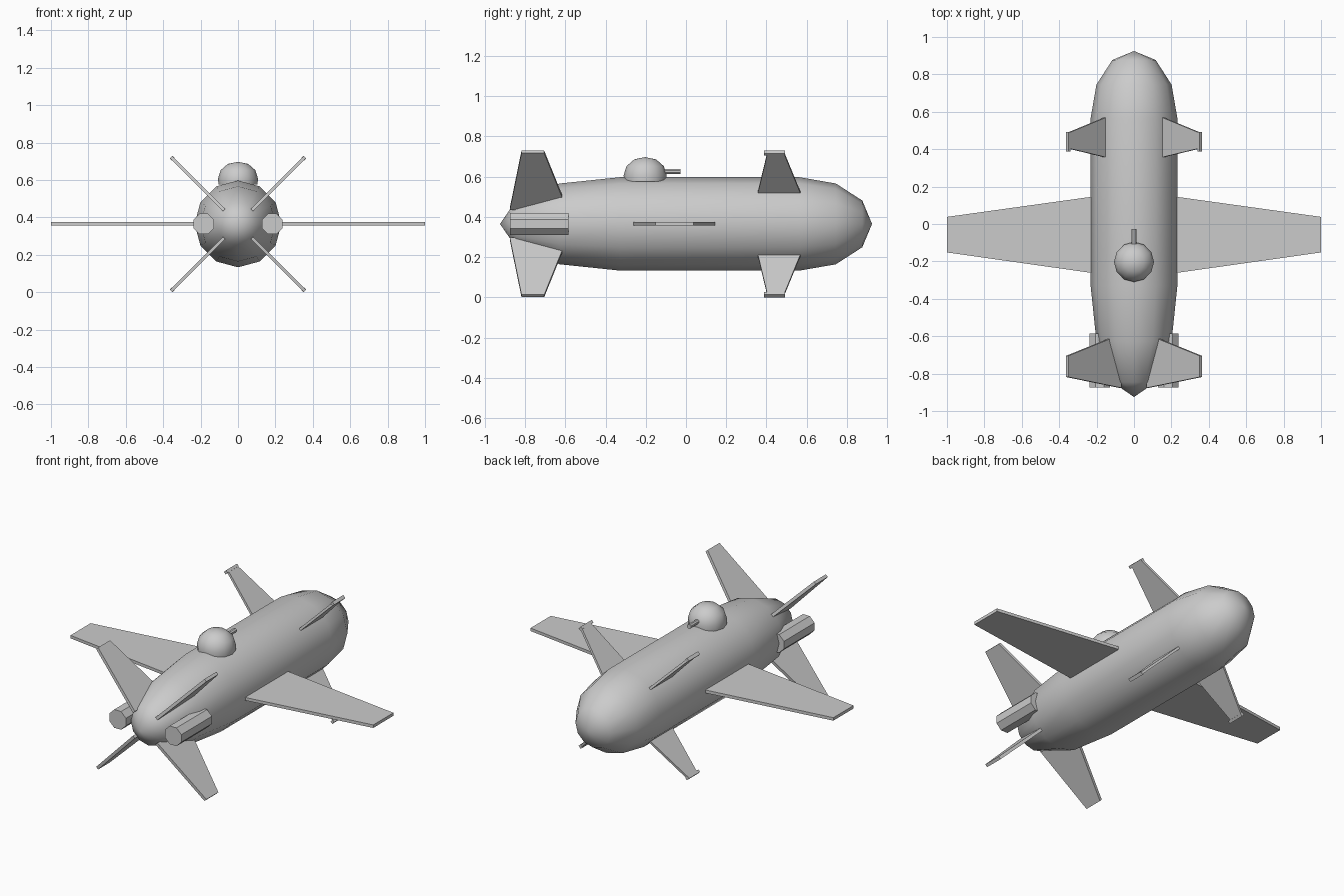
import bpy, bmesh
from math import sin, cos, pi, radians

if "Cube" in bpy.data.objects:
    bpy.data.objects.remove(bpy.data.objects["Cube"])

ZC = 0.365  # height of the hull axis


def make_object(name, bm, smooth=False):
    bmesh.ops.recalc_face_normals(bm, faces=bm.faces)
    me = bpy.data.meshes.new(name)
    bm.to_mesh(me)
    bm.free()
    ob = bpy.data.objects.new(name, me)
    bpy.context.collection.objects.link(ob)
    if smooth:
        bpy.ops.object.select_all(action='DESELECT')
        ob.select_set(True)
        bpy.context.view_layer.objects.active = ob
        bpy.ops.object.shade_smooth_by_angle(angle=radians(36))
    return ob


def revolve(name, profile, place, sides, phase=0.0):
    """Skin rings of (radius, height); place(a, b, h) maps them to space."""
    bm = bmesh.new()
    rings = []
    for r, h in profile:
        if r == 0:
            rings.append([bm.verts.new(place(0, 0, h))])
        else:
            angs = [2 * pi * i / sides + phase for i in range(sides)]
            rings.append([bm.verts.new(place(r * cos(t), r * sin(t), h)) for t in angs])
    for A, B in zip(rings, rings[1:]):
        for i in range(sides):
            j = (i + 1) % sides
            quad = [A[i % len(A)], A[j % len(A)], B[j % len(B)], B[i % len(B)]]
            bm.faces.new(list(dict.fromkeys(quad)))
    for ring in (rings[0], rings[-1]):
        if len(ring) > 1:
            bm.faces.new(ring)
    return make_object(name, bm, smooth=True)


def panel(name, outline, angle, thick):
    """Flat plate: outline of (distance from axis, y), turned about the hull axis."""
    c, s = cos(angle), sin(angle)
    bm = bmesh.new()
    low, high = [[bm.verts.new((d * c - n * s, y, ZC + d * s + n * c)) for d, y in outline]
                 for n in (-thick / 2, thick / 2)]
    bm.faces.new(low)
    bm.faces.new(high)
    for i in range(len(outline)):
        j = (i + 1) % len(outline)
        bm.faces.new((low[i], low[j], high[j], high[i]))
    return make_object(name, bm)


# Hull: straight tube with elliptical nose and longer elliptical tail
R = 0.232
quarter = [radians(a) for a in (0, 30, 60)]
tail = [(R * cos(t), -0.33 - 0.595 * sin(t)) for t in quarter]
nose = [(R * cos(t), 0.565 + 0.36 * sin(t)) for t in quarter]
hull = [(0, -0.925)] + tail[::-1] + nose + [(0, 0.925)]
revolve("hull", hull, lambda a, b, h: (a, h, ZC + b), 12)

# Wings
wing = [(0.18, 0.152), (1.0, 0.038), (1.0, -0.152), (0.18, -0.268)]
for side, ang in (("right", 0), ("left", pi)):
    panel(side + "_wing", wing, ang, 0.018)

# Four front fins with tip rails, four tail fins
front_fin = [(0.19, 0.578), (0.502, 0.487), (0.502, 0.405), (0.19, 0.352)]
front_rail = [(0.49, 0.492), (0.506, 0.492), (0.506, 0.388), (0.49, 0.388)]
tail_fin = [(0.105, -0.59), (0.506, -0.705), (0.506, -0.818), (0.105, -0.876)]
for k in range(4):
    ang = pi / 4 + k * pi / 2
    panel(f"front_fin_{k + 1}", front_fin, ang, 0.014)
    panel(f"front_fin_rail_{k + 1}", front_rail, ang, 0.02)
    panel(f"tail_fin_{k + 1}", tail_fin, ang, 0.018)

# Engines beside the tail
for side, sx in (("right", 1), ("left", -1)):
    revolve(side + "_engine", [(0.059, -0.874), (0.059, -0.585)],
            lambda a, b, h: (sx * 0.183 + a, h, ZC + b), 8, pi / 8)

# Turret dome and gun barrel
revolve("turret", [(0.104, 0.575), (0.107, 0.607), (0.093, 0.652), (0.054, 0.686), (0, 0.697)],
        lambda a, b, h: (a, -0.203 + b, h), 12)
revolve("gun_barrel", [(0.0135, -0.16), (0.0135, -0.028)],
        lambda a, b, h: (a, h, 0.625 + b), 8, pi / 8)
